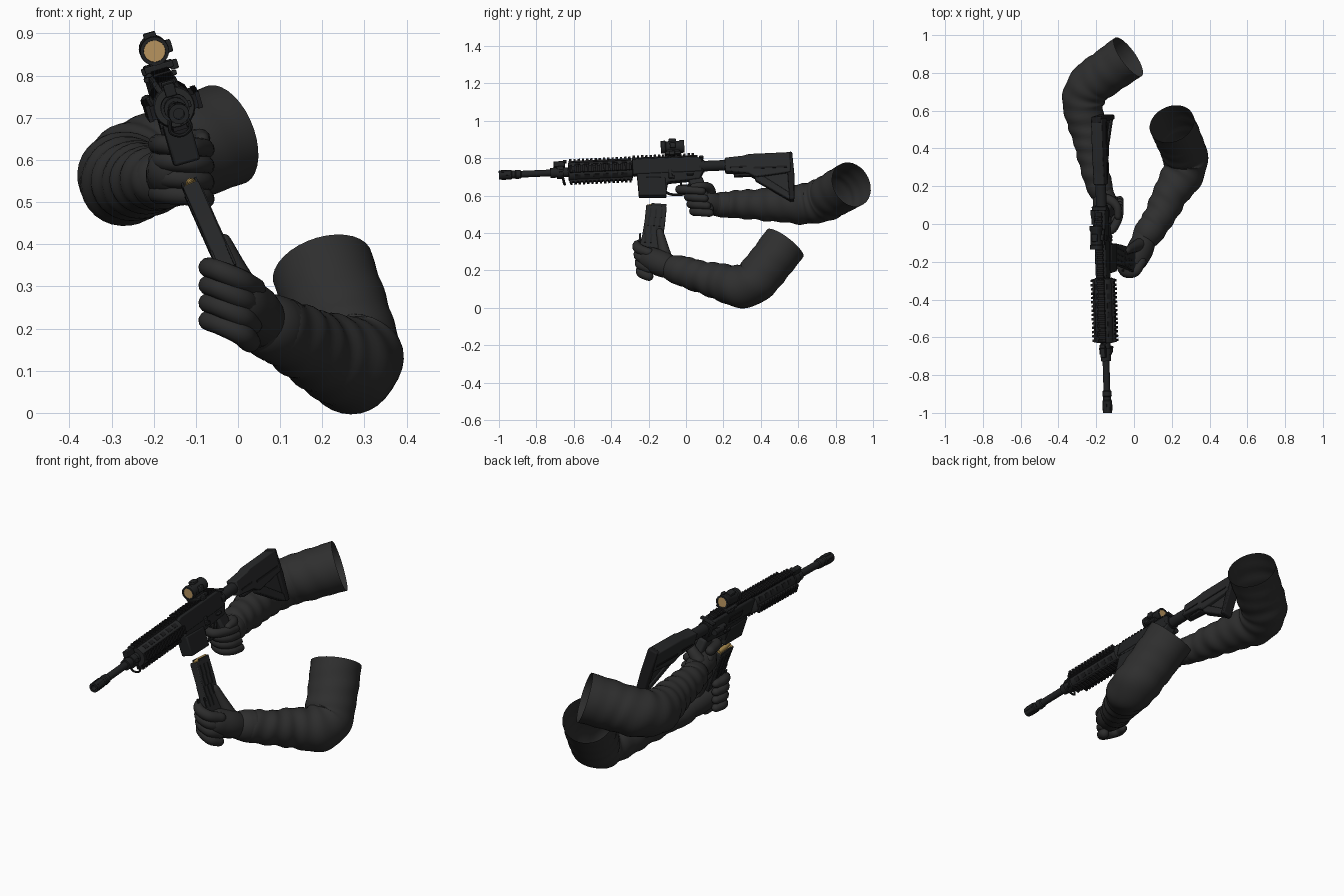
import bpy, bmesh, math
from mathutils import Vector, Matrix

if "Cube" in bpy.data.objects:
    bpy.data.objects.remove(bpy.data.objects["Cube"])


def material(name, r, g, b):
    m = bpy.data.materials.new(name)
    m.diffuse_color = (r, g, b, 1)
    m.use_nodes = True
    m.node_tree.nodes["Principled BSDF"].inputs["Base Color"].default_value = m.diffuse_color
    return m


SLEEVE = material("sleeve charcoal", .028, .028, .028)
GLOVE = material("glove charcoal", .025, .025, .025)
GUN = material("gunmetal black", .015, .016, .017)
RAIL = material("rail black", .011, .011, .012)
POLY = material("polymer grey", .020, .021, .022)
BRASS = material("brass", .42, .27, .08)
LENS = material("lens amber", .50, .31, .12)


def frame(origin, back, up):
    d = Vector(back).normalized()
    s = d.cross(Vector(up)).normalized()
    u = s.cross(d)
    m = Matrix((s, d, u)).transposed().to_4x4()
    m.translation = Vector(origin)
    return m


# rifle frame: origin at muzzle, +y to the stock, rolled 16 degrees
F = frame((-.14, -1, .709), (-.03, 1, .044), (-.276, 0, .961))
# loose magazine frame: origin at the feed lips
M = frame((-.113, -.158, .54), (0, 1, -.08), (-.105, .02, .24))


def finish(name, bm, mat, bevel=0):
    bmesh.ops.recalc_face_normals(bm, faces=bm.faces)
    me = bpy.data.meshes.new(name)
    bm.to_mesh(me)
    bm.free()
    me.materials.append(mat)
    ob = bpy.data.objects.new(name, me)
    bpy.context.collection.objects.link(ob)
    if bevel:
        b = ob.modifiers.new("bevel", 'BEVEL')
        b.width, b.segments, b.limit_method = bevel, 2, 'ANGLE'
    return ob


def skin(name, rings, mat, caps=True, bevel=0):
    bm = bmesh.new()
    vs = [[bm.verts.new(p) for p in r] for r in rings]
    n = len(vs[0])
    for a, b in zip(vs, vs[1:]):
        for i in range(n):
            bm.faces.new((a[i], a[(i + 1) % n], b[(i + 1) % n], b[i]))
    if caps:
        bm.faces.new(vs[0])
        bm.faces.new(vs[-1])
    return finish(name, bm, mat, bevel)


def prism(name, profile, w, mat, fr=F, x=0, bevel=.006):
    return skin(name, [[fr @ Vector((x + s * w, y, z)) for y, z in profile] for s in (-1, 1)], mat, True, bevel)


def lathe(name, profile, mat, x=0, z=0, n=20, fr=F):
    ang = [2 * math.pi * i / n for i in range(n)]
    return skin(name, [[fr @ Vector((x + r * math.cos(a), y, z + r * math.sin(a))) for a in ang]
                       for y, r in profile], mat)


def boxes(name, items, mat, fr=F, bevel=0):
    # each item: centre x y z, size x y z, optional roll around the bore
    bm = bmesh.new()
    for it in items:
        roll = Matrix.Rotation(math.radians(it[6] if len(it) > 6 else 0), 4, 'Y')
        bmesh.ops.create_cube(bm, size=1, matrix=fr @ roll @ Matrix.Translation(it[:3])
                              @ Matrix.Diagonal((*it[3:6], 1)))
    return finish(name, bm, mat, bevel)


def tube(name, pts, mat, n=16, sub=5, wrinkle=0, round_ends=True, squash=1):
    P = [Vector(p) for p in pts]
    P = [2 * P[0] - P[1]] + P + [2 * P[-1] - P[-2]]
    path = []
    for k in range(1, len(P) - 2):
        a, b, c, d = P[k - 1:k + 3]
        for j in range(sub + (k == len(P) - 3)):
            t = j / sub
            path.append(.5 * (2 * b + (c - a) * t + (2 * a - 5 * b + 4 * c - d) * t * t
                              + (3 * b - a - 3 * c + d) * t ** 3))
    pos = [p.xyz for p in path]
    rad = [p.w for p in path]
    tan = [(pos[min(i + 1, len(pos) - 1)] - pos[max(i - 1, 0)]).normalized() for i in range(len(pos))]
    if round_ends:
        caps = [(math.sin(a), math.cos(a)) for a in (.5, 1.0, 1.4)]
        pos = [pos[0] - tan[0] * rad[0] * s for s, c in caps[::-1]] + pos + [pos[-1] + tan[-1] * rad[-1] * s for s, c in caps]
        rad = [rad[0] * c for s, c in caps[::-1]] + rad + [rad[-1] * c for s, c in caps]
        tan = [tan[0]] * 3 + tan + [tan[-1]] * 3
    rings, dist = [], 0
    nrm = tan[0].orthogonal().normalized()
    if squash != 1:
        nrm = tan[0].cross(Vector((0, 0, 1))).normalized()
    for i, (p, r, t) in enumerate(zip(pos, rad, tan)):
        if i:
            dist += (p - pos[i - 1]).length
        nrm = (nrm - t * nrm.dot(t)).normalized()
        bi = t.cross(nrm)
        # folds fade out towards the open shoulder end
        amp = wrinkle * min(1, dist / .06) * max(0, 1 - i / len(pos)) ** .6
        ring = []
        for k in range(n):
            a = 2 * math.pi * k / n
            q = r * (1 + amp * (math.sin(75 * dist + 2.2 * math.sin(a + 4 * dist)) + .5 * math.sin(41 * dist - 2 * a)))
            ring.append(p + nrm * q * squash * math.cos(a) + bi * q * math.sin(a))
        rings.append(ring)
    return skin(name, rings, mat, round_ends)


# --- sleeves, open at the shoulder ends
tube("left_sleeve", [(.045, -.095, .215, .062), (.065, -.06, .207, .072), (.11, 0, .19, .08), (.15, .07, .168, .085),
                     (.20, .17, .143, .096), (.26, .27, .117, .112), (.272, .35, .13, .118),
                     (.245, .43, .215, .12), (.2, .53, .345, .122)],
     SLEEVE, 32, 8, .05, False)
tube("right_sleeve", [(-.16, .15, .555, .058), (-.18, .19, .55, .066), (-.205, .28, .553, .075), (-.225, .4, .552, .085),
                      (-.25, .52, .552, .096), (-.27, .64, .556, .11), (-.235, .735, .578, .117),
                      (-.15, .80, .612, .12), (-.03, .885, .66, .124)],
     SLEEVE, 32, 8, .05, False)
tube("left_cuff", [(.075, -.05, .205, .078), (.092, -.025, .198, .08)], SLEEVE, 28, 4)
tube("right_cuff", [(-.178, .185, .551, .068), (-.186, .215, .551, .07)], SLEEVE, 28, 4)

# --- left hand around the magazine
tube("left_palm", [(.06, -.07, .21, .06), (.035, -.13, .235, .07), (.005, -.19, .26, .066)], GLOVE, 20)
for i in range(4):
    z, o = .345 - .042 * i, .004 * i
    tube(f"left_finger_{i + 1}", [(.04 - o, -.2, z - .05, .026), (.005, -.252 + o, z - .03, .027),
                                  (-.045, -.258 + o * 2, z - .008, .025), (-.07, -.215 + o, z, .024),
                                  (-.062, -.16, z - .004, .021)], GLOVE, 12)
tube("left_thumb", [(.03, -.11, .27, .036), (-.005, -.125, .34, .027), (-.035, -.14, .405, .02)], GLOVE, 12)

# --- right hand around the pistol grip
tube("right_palm", [(-.165, .17, .553, .055), (-.155, .115, .565, .064), (-.16, .07, .575, .058)], GLOVE, 20)
for i in range(4):
    z, o = .632 - .039 * i, .014 * i
    reach = -.03 if i == 0 else 0
    tube(f"right_finger_{i + 1}", [(-.19, .07 + o, z + .005, .024), (-.17, .015 + o + reach, z + .004, .024),
                                   (-.12, -.002 + o + reach, z, .023), (-.083, .03 + o, z - .003, .022),
                                   (-.076, .085 + o, z - .008, .021)], GLOVE, 12)
tube("right_thumb", [(-.165, .13, .6, .034), (-.125, .125, .64, .026), (-.09, .09, .652, .022), (-.085, .04, .648, .018)], GLOVE, 12)

# --- barrel, flash hider, gas block
lathe("barrel", [(.1, .018), (.38, .018)], GUN)
lathe("flash_hider", [(.05, .013), (0, .013), (0, .024), (.065, .025), (.07, .021), (.085, .021), (.09, .025), (.115, .023), (.12, .018)], GUN)
boxes("flash_hider_slots", [(0, .035, .024, .008, .045, .004, a) for a in range(0, 360, 60)], RAIL)
lathe("gas_block", [(.275, .02), (.275, .027), (.31, .027), (.31, .034), (.345, .034), (.345, .026), (.37, .026)], GUN)
boxes("folded_front_sight", [(0, .325, .045, .026, .06, .03), (0, .355, .058, .03, .02, .014), (.03, .33, 0, .02, .02, .016)], GUN, F, .003)
tube("sling_loop", [(*(F @ Vector(p)), .005) for p in
                    ((-.02, .34, -.025), (-.024, .345, -.055), (0, .35, -.068), (.024, .345, -.055), (.02, .34, -.025))], GUN, 8)

# --- railed handguard
lathe("handguard", [(.372, .03), (.372, .047), (.378, .05), (.712, .05), (.715, .045)], POLY, n=24)
rails, slots = [], []
for a in (0, 90, 180, 270):
    rails.append((0, .543, .049, .034, .336, .016, a))
    rails += [(0, .385 + .0226 * k, .06, .04, .012, .012, a) for k in range(15)]
    slots += [(0, .42 + .05 * k, .0495, .02, .03, .004, a + 45) for k in range(6)]
boxes("handguard_rails", rails, RAIL)
boxes("handguard_vents", slots, RAIL)

# --- receivers
prism("upper_receiver", [(.715, .045), (.715, -.035), (1.085, -.035), (1.09, .03), (1.06, .05), (.74, .052)], .03, GUN)
boxes("top_rail", [(0, .89, .053, .032, .35, .014)] + [(0, .725 + .0226 * k, .064, .042, .012, .012) for k in range(15)], RAIL)
prism("lower_receiver", [(.735, -.02), (.745, -.152), (.885, -.157), (.9, -.085), (1.07, -.075), (1.095, -.03), (1.09, -.015)], .027, GUN)
prism("magazine_well_flare", [(.738, -.05), (.742, -.155), (.89, -.16), (.888, -.06)], .032, GUN)
boxes("ejection_port_cover", [(-.031, .87, .005, .006, .11, .03)], RAIL, F, .002)
boxes("receiver_controls", [(.03, .915, -.045, .012, .02, .045), (.03, 1.02, -.05, .016, .035, .012),
                            (-.03, .9, -.06, .012, .018, .018), (0, 1.085, .043, .08, .022, .012)], GUN, F, .003)
lathe("forward_assist", [(1.0, .012), (1.04, .013), (1.05, .016), (1.075, .016)], GUN, -.046, -.005, 14)
boxes("assist_mount", [(-.034, 1.0, -.005, .03, .06, .026)], GUN, F, .005)
lathe("takedown_pins", [(-.036, .009), (.036, .009)], RAIL, n=12,
      fr=F @ Matrix.Translation((0, .93, -.06)) @ Matrix.Rotation(math.pi / 2, 4, 'Z'))
tube("trigger_guard", [(*(F @ Vector((0, y, z))), .007) for y, z in ((.885, -.135), (.92, -.15), (.98, -.15), (1.01, -.11), (1.02, -.08))], GUN, 8)
tube("trigger", [(*(F @ Vector((0, y, z))), .006) for y, z in ((.965, -.07), (.97, -.1), (.955, -.13))], GUN, 8)
prism("pistol_grip", [(1.01, -.07), (1.085, -.06), (1.14, -.25), (1.07, -.27)], .024, POLY, F, 0, .012)

# --- stock
lathe("buffer_tube", [(1.07, .034), (1.1, .034), (1.1, .028), (1.5, .028)], GUN, 0, 0)
prism("stock_body", [(1.21, .035), (1.31, .042), (1.34, .05), (1.56, .05), (1.56, -.06), (1.37, -.08), (1.33, -.055), (1.21, -.04)], .03, POLY)
prism("stock_web", [(1.37, -.07), (1.55, -.05), (1.55, -.19), (1.53, -.19)], .012, POLY, bevel=0)
prism("stock_strut", [(1.36, -.06), (1.40, -.065), (1.56, -.18), (1.56, -.213), (1.54, -.208), (1.37, -.095)], .02, POLY)
prism("butt_plate", [(1.54, .053), (1.572, .053), (1.578, -.08), (1.57, -.213), (1.545, -.213)], .027, RAIL)
boxes("stock_side_grooves", [(s * .03, 1.45, -.03 - .0 * s, .006, .18, .01) for s in (-1, 1)] +
      [(s * .03, 1.28, -.02, .006, .09, .008) for s in (-1, 1)], RAIL)
boxes("stock_lever", [(0, 1.30, -.06, .03, .09, .016)], RAIL, F, .004)

# --- red dot sight
boxes("sight_mount", [(0, .935, .074, .07, .085, .016), (.036, .93, .07, .02, .03, .022),
                      (-.036, .95, .07, .012, .05, .016), (0, .935, .09, .04, .07, .03)], GUN, F, .003)
lathe("sight_body", [(.885, .024), (.873, .026), (.873, .034), (.895, .035), (.9, .031), (.97, .031), (.975, .034), (.997, .034), (.997, .025), (.985, .024)], GUN, 0, .115, 24)
boxes("sight_turret", [(0, .935, .145, .03, .04, .026), (.034, .935, .115, .02, .03, .03)], GUN, F, .004)
for nm, y in (("front_lens", .876), ("rear_lens", .992)):
    lathe(nm, [(y, .0255), (y + .003, .0255)], LENS, 0, .115, 24)

# --- loose magazine with cartridges
prism("magazine", [(-.055, 0), (.055, 0), (.053, -.1), (.046, -.19), (.032, -.27), (-.078, -.262), (-.064, -.18), (-.057, -.09)], .02, POLY, M, 0, .004)
boxes("magazine_ribs", [(s * .02, y - .02 * k * k / 4, -.045 - .05 * k, .006, .01, .052)
                        for s in (-1, 1) for y in (-.03, .0, .03) for k in range(4)], GUN, M)
boxes("feed_lips", [(s * .017, .012, .004, .006, .08, .014) for s in (-1, 1)], GUN, M)
lathe("top_cartridge", [(-.052, .002), (-.035, .008), (-.02, .009), (-.012, .012), (.05, .012)], BRASS, .003, .004, 14, M)
boxes("cartridge_follower", [(0, 0, .0, .03, .1, .004)], BRASS, M)

# --- smooth shading with kept edges
bpy.ops.object.select_all(action='SELECT')
bpy.context.view_layer.objects.active = bpy.data.objects["left_sleeve"]
bpy.ops.object.shade_smooth_by_angle(angle=math.radians(38))
